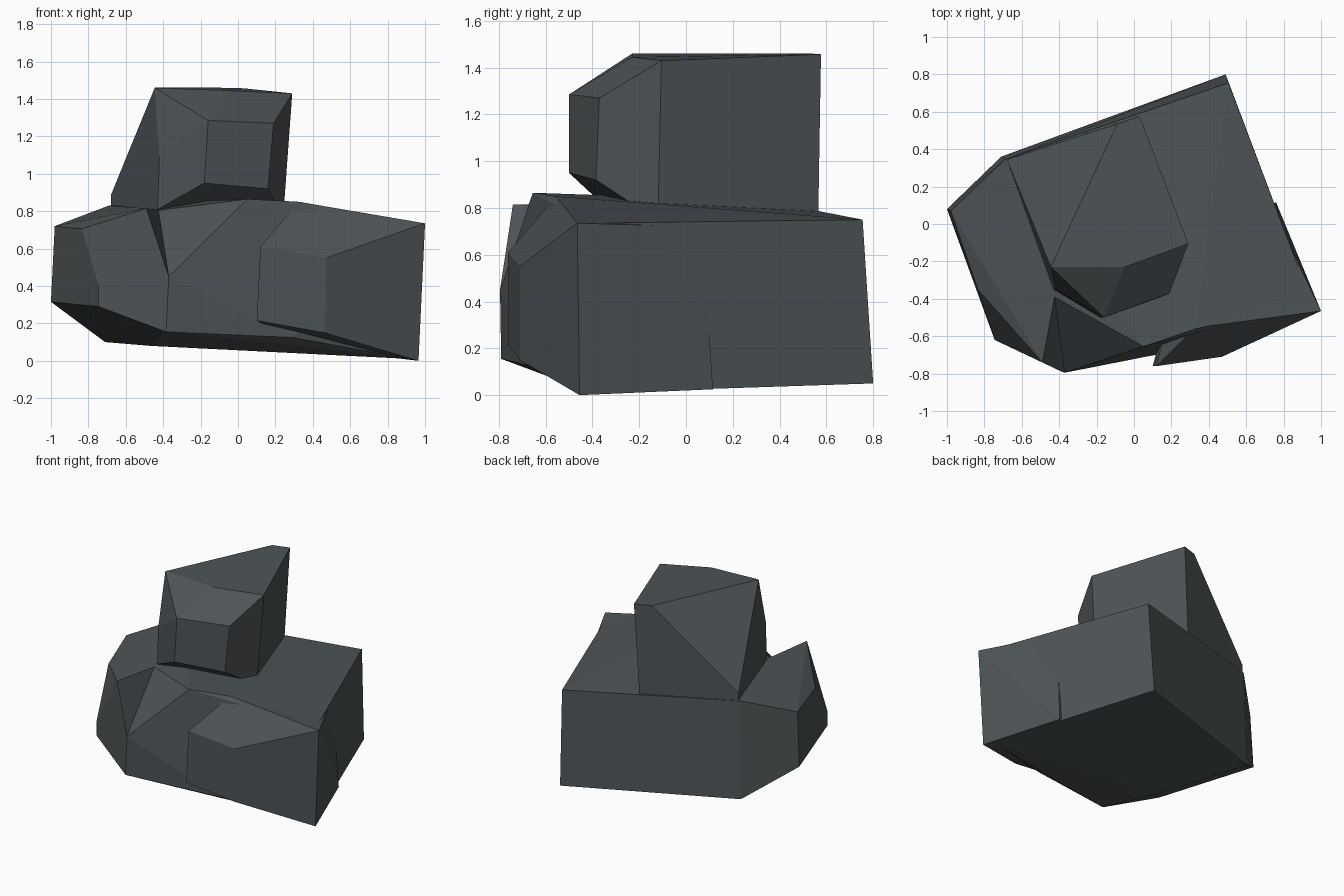
import bpy, bmesh, math

if "Cube" in bpy.data.objects:
    bpy.data.objects.remove(bpy.data.objects["Cube"])

slate = bpy.data.materials.new("dark slate stone")
slate.diffuse_color = (0.075, 0.087, 0.093, 1)
slate.use_nodes = True
slate.node_tree.nodes["Principled BSDF"].inputs["Base Color"].default_value = slate.diffuse_color


def rock(name, points):
    """Flat-faced boulder: convex hull around its corner points."""
    bm = bmesh.new()
    for p in points:
        bm.verts.new(p)
    res = bmesh.ops.convex_hull(bm, input=bm.verts[:])
    inner = [v for v in set(res["geom_interior"] + res["geom_unused"])
             if isinstance(v, bmesh.types.BMVert)]
    bmesh.ops.delete(bm, geom=inner, context='VERTS')
    # merge nearly coplanar triangles into clean facets
    bmesh.ops.dissolve_limit(bm, angle_limit=math.radians(4),
                             verts=bm.verts[:], edges=bm.edges[:])
    bmesh.ops.recalc_face_normals(bm, faces=bm.faces[:])
    me = bpy.data.meshes.new(name)
    bm.to_mesh(me)
    bm.free()
    me.materials.append(slate)
    ob = bpy.data.objects.new(name, me)
    bpy.context.collection.objects.link(ob)
    return ob


# corners where the left and middle boulders meet
seam = [(-.425, -.39, .805), (-.37, -.795, .45), (-.385, -.79, .155),
        (-.69, .345, .83), (-.71, .36, .10), (-.47, -.3, .08)]

# left boulder
rock("left_boulder", seam + [
    (-.98, .07, .72), (-1, .08, .315), (-.835, -.35, .705),
    (-.745, -.62, .40), (-.745, -.62, .29), (-.49, -.74, .815)])

# wide middle boulder, forming the back of the base
rock("middle_boulder", seam + [
    (.05, -.655, .865), (.33, -.56, .85), (.29, -.665, .125),
    (.505, .755, .75), (.49, .80, .05),
    (.95, -.42, .735), (.92, -.40, .01)])

# right front boulder
rock("right_boulder", [
    (.12, -.76, .61), (.47, -.71, .55), (.10, -.76, .215), (.465, -.71, .15),
    (1, -.465, .735), (.965, -.455, 0), (.325, -.555, .85),
    (.745, .07, .72), (.76, .115, .025), (.29, -.4, .12), (.3, 0, .6)])

# tall top boulder
rock("top_boulder", [
    (-.445, -.23, 1.46), (-.05, -.23, 1.445), (.29, -.105, 1.43),
    (.03, .577, 1.457), (-.09, .535, 1.46),
    (-.16, -.50, 1.285), (.19, -.37, 1.27),
    (-.18, -.50, .95), (.16, -.385, .92),
    (-.42, -.35, 1.09), (-.43, -.35, .81), (.24, -.12, .745),
    (-.01, .565, .74), (-.68, .345, .885), (-.68, .345, .80)])
